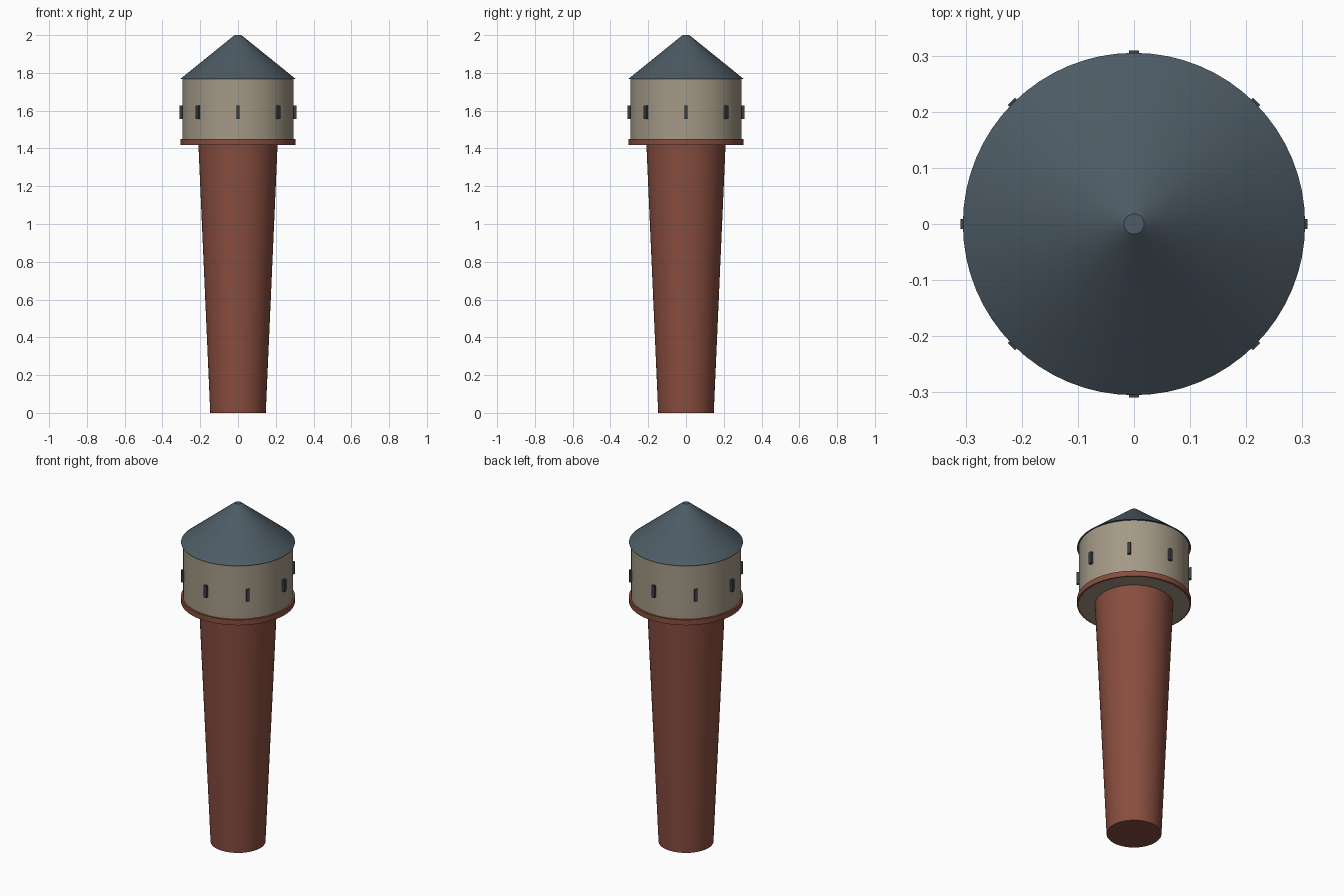
import bpy, math

if "Cube" in bpy.data.objects:
    bpy.data.objects.remove(bpy.data.objects["Cube"])


def material(name, rgb):
    m = bpy.data.materials.new(name)
    m.diffuse_color = (*rgb, 1)
    m.use_nodes = True
    m.node_tree.nodes["Principled BSDF"].inputs["Base Color"].default_value = m.diffuse_color
    return m


brick = material("brick", (0.25, 0.075, 0.05))
plaster = material("plaster", (0.37, 0.32, 0.24))
slate = material("slate", (0.075, 0.105, 0.13))
dark = material("dark_glass", (0.04, 0.05, 0.055))


def frustum(name, r_bottom, r_top, z0, z1, mat):
    bpy.ops.mesh.primitive_cone_add(vertices=64, radius1=r_bottom, radius2=r_top,
                                    depth=z1 - z0, location=(0, 0, (z0 + z1) / 2))
    ob = bpy.context.object
    ob.name = name
    ob.data.materials.append(mat)
    bpy.ops.object.shade_smooth_by_angle(angle=math.radians(30))
    return ob


# Tower body: flared shaft, ledge ring, tank drum and blunt conical roof
frustum("shaft", 0.147, 0.21, 0, 1.43, brick)
frustum("ledge_ring", 0.305, 0.305, 1.418, 1.45, brick)
frustum("tank_drum", 0.295, 0.295, 1.417, 1.77, plaster)
frustum("roof", 0.305, 0.018, 1.768, 2.0, slate)

# Eight narrow windows around the drum
for i in range(8):
    a = i * math.pi / 4
    bpy.ops.mesh.primitive_cube_add(size=1, rotation=(0, 0, a),
                                    location=(0.299 * math.cos(a), 0.299 * math.sin(a), 1.592))
    win = bpy.context.object
    win.name = f"window_{i + 1}"
    win.scale = (0.02, 0.018, 0.07)
    win.data.materials.append(dark)
